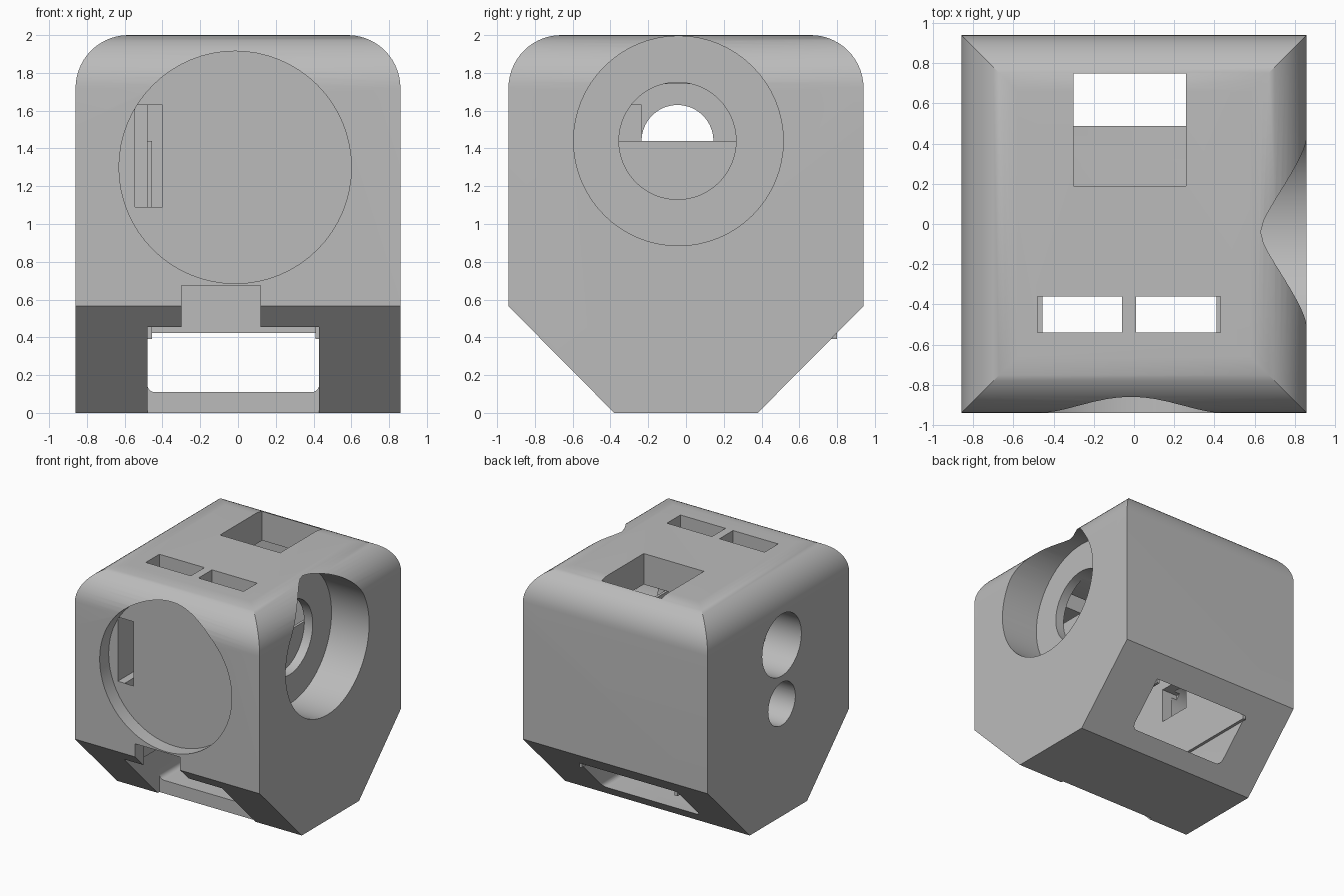
import bpy, bmesh, math
from mathutils import Matrix, Vector

old = bpy.data.objects.get("Cube")
if old:
    bpy.data.objects.remove(old, do_unlink=True)

grey = bpy.data.materials.new("plain grey")
grey.use_nodes = True
colour = (0.5, 0.5, 0.5, 1)
grey.diffuse_color = colour
grey.node_tree.nodes["Principled BSDF"].inputs["Base Color"].default_value = colour


def make(name, bm):
    bmesh.ops.recalc_face_normals(bm, faces=bm.faces)
    mesh = bpy.data.meshes.new(name)
    bm.to_mesh(mesh)
    bm.free()
    mesh.materials.append(grey)
    ob = bpy.data.objects.new(name, mesh)
    bpy.context.scene.collection.objects.link(ob)
    return ob


def prism(name, points, axis, lo, hi):
    """Extrude a 2D profile along x (points are y, z) or y (points are x, z)."""
    bm = bmesh.new()
    place = (lambda a, b: (lo, a, b)) if axis == "x" else (lambda a, b: (a, lo, b))
    face = bm.faces.new([bm.verts.new(place(a, b)) for a, b in points])
    move = Vector((hi - lo, 0, 0)) if axis == "x" else Vector((0, hi - lo, 0))
    out = bmesh.ops.extrude_face_region(bm, geom=[face])
    verts = [v for v in out["geom"] if isinstance(v, bmesh.types.BMVert)]
    bmesh.ops.translate(bm, verts=verts, vec=move)
    return make(name, bm)


def box(name, x0, x1, y0, y1, z0, z1):
    return prism(name, [(x0, z0), (x1, z0), (x1, z1), (x0, z1)], "y", y0, y1)


def arc(cx, cz, r, a0, a1, steps):
    return [(cx + r * math.cos(math.radians(a0 + (a1 - a0) * i / steps)),
             cz + r * math.sin(math.radians(a0 + (a1 - a0) * i / steps)))
            for i in range(steps + 1)]


def disc(name, c, cz, r, axis, lo, hi):
    return prism(name, arc(c, cz, r, 0, 360, 64)[:-1], axis, lo, hi)


def boolean(target, tool, operation):
    mod = target.modifiers.new("cut", "BOOLEAN")
    mod.operation = operation
    mod.solver = "EXACT"
    mod.object = tool
    bpy.ops.object.select_all(action="DESELECT")
    bpy.context.view_layer.objects.active = target
    target.select_set(True)
    bpy.ops.object.modifier_apply(modifier=mod.name)
    bpy.data.objects.remove(tool, do_unlink=True)


def rounded_top(half, r):
    return arc(half - r, 2 - r, r, 0, 90, 14) + arc(r - half, 2 - r, r, 90, 180, 14)


# Housing: two rounded profiles crossed, with sloped lower front and back
W, D = 0.86, 0.94
housing = prism("housing", rounded_top(D, 0.28) +
                [(-D, 0.565), (-0.38, 0), (0.38, 0), (D, 0.565)], "x", -W, W)
boolean(housing, prism("cross_profile", rounded_top(W, 0.28) + [(-W, -0.1), (W, -0.1)],
                       "y", -1.2, 1.2), "INTERSECT")

# Inner chamber, with a round-cornered floor running out through the back slope
L, R = -0.48, 0.43
floor = arc(L + 0.04, 0.15, 0.04, 180, 270, 5) + arc(R - 0.04, 0.15, 0.04, 270, 360, 5)
cutters = [
    prism("chamber", floor + [(R, 1.74), (L, 1.74)], "y", -0.82, 0.8),
    prism("back_slot", floor + [(R, 0.405), (L, 0.405)], "y", 0.3, 1.2),
    # Front round window and stepped lower opening
    disc("front_window", -0.015, 1.3, 0.615, "y", -1.2, -0.82),
    box("front_opening", L, R, -1.2, -0.36, -0.1, 0.455),
    box("front_notch", -0.3, 0.12, -1.2, -0.7, 0.3, 0.675),
    # Top openings
    box("top_well", -0.3, 0.26, 0.19, 0.75, 1.5, 2.2),
    box("top_slot_right", L, -0.06, -0.54, -0.36, 1.5, 2.2),
    box("top_slot_left", 0.01, R, -0.54, -0.36, 1.5, 2.2),
    # Stepped round opening on the left side
    disc("side_recess", -0.04, 1.44, 0.555, "x", 0.51, 1.2),
    disc("side_hole", -0.045, 1.44, 0.31, "x", 0.3, 0.7),
    # Pair of holes on the right side and the shallow channel leading to them
    disc("upper_hole", -0.045, 1.44, 0.26, "x", -1.2, -0.545),
    disc("upper_hole_inner", -0.045, 1.44, 0.19, "x", -0.6, -0.4),
    disc("lower_hole", -0.045, 0.945, 0.18, "x", -1.2, -0.545),
    box("lower_hole_inner", -0.6, -0.4, -0.19, 0.1, 0.8, 1.09),
    box("side_channel", -0.545, -0.4, -0.83, -0.235, 1.09, 1.63),
]
for cutter in cutters:
    boolean(housing, cutter, "DIFFERENCE")

# Thin plates lining both side walls, the right one pierced like the wall
rail_left = box("rail_left", R - 0.02, R + 0.002, -0.6, 0.8, 0.39, 1.44)
rail_right = box("rail_right", L - 0.002, L + 0.025, -0.6, 0.8, 0.39, 1.44)
boolean(rail_right, disc("rail_round", -0.045, 1.44, 0.19, "x", -0.6, -0.4), "DIFFERENCE")
boolean(rail_right, box("rail_square", -0.6, -0.4, -0.19, 0.1, 0.8, 1.09), "DIFFERENCE")

bpy.ops.object.select_all(action="DESELECT")
for ob in (housing, rail_left, rail_right):
    ob.select_set(True)
bpy.context.view_layer.objects.active = housing
bpy.ops.object.shade_smooth_by_angle(angle=math.radians(30))
